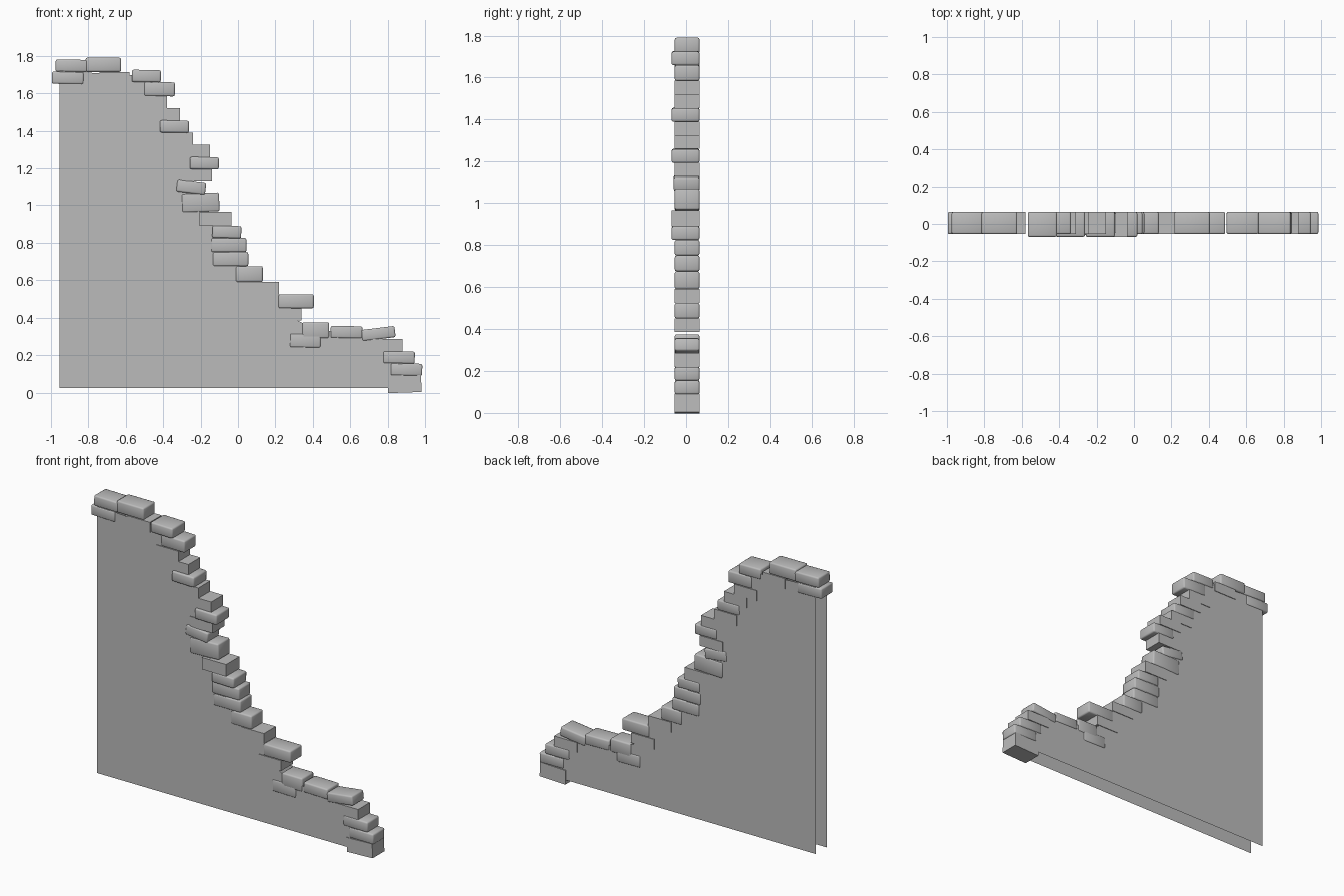
import bpy, bmesh, math
from mathutils import Matrix

cube = bpy.data.objects.get("Cube")
if cube:
    bpy.data.objects.remove(cube)

stone = bpy.data.materials.new("stone_grey")
stone.use_nodes = True
grey = (0.5, 0.5, 0.5, 1)
stone.diffuse_color = grey
stone.node_tree.nodes["Principled BSDF"].inputs["Base Color"].default_value = grey

front, back = -0.05, 0.06
left_end, wall_bottom, wall_top = -0.955, 0.025, 1.72

# Brick kinds: width, height, tilt in degrees, how far the front stands out, worn edges
kinds = {
    "sharp": (0.16, 0.065, 0, 0, False),
    "shelf": (0.17, 0.075, 0, 0.015, False),
    "foot": (0.18, 0.09, 2, 0, False),
    "low": (0.17, 0.065, -1, 0, True),
    "proud": (0.155, 0.065, -1, 0.015, True),
    "tipped": (0.155, 0.065, -7, 0.005, True),
    "raised": (0.18, 0.06, 7, 0, True),
    "worn": (0.165, 0.075, -1, 0, True),
    "block": (0.145, 0.085, 0, 0, True),
    "wide": (0.19, 0.075, 0, 0, True),
    "thick": (0.2, 0.1, 2, 0, True),
}


def add_object(name, bm):
    mesh = bpy.data.meshes.new(name)
    bm.to_mesh(mesh)
    bm.free()
    mesh.materials.append(stone)
    obj = bpy.data.objects.new(name, mesh)
    bpy.context.collection.objects.link(obj)
    return obj


def add_brick(name, kind, x, z):
    width, height, tilt, out, worn = kinds[kind]
    near, far = front - 0.004 - out, back + 0.004
    bm = bmesh.new()
    bmesh.ops.create_cube(bm, size=1, matrix=(
        Matrix.Translation((x, (near + far) / 2, z))
        @ Matrix.Rotation(math.radians(-tilt), 4, 'Y')
        @ Matrix.Diagonal((width, far - near, height, 1))))
    obj = add_object(name, bm)
    if worn:
        bevel = obj.modifiers.new("worn_edges", 'BEVEL')
        bevel.width = 0.009
        bevel.segments = 2
        for face in obj.data.polygons:
            face.use_smooth = True


def stack(name, bottom, courses):
    """Lay one brick per course, each on the last; return their centres."""
    centres = []
    for kind, x in courses:
        height = kinds[kind][1]
        centre = bottom + height / 2
        add_brick(f"{name}_{kind}_brick", kind, x, centre)
        centres.append((x, centre))
        bottom += height
    return centres


# Low end of the wall
edge = stack("low_end", 0, [
    ("foot", 0.89), ("low", 0.9), ("low", 0.86), ("sharp", 0.8), ("raised", 0.75)])

# Ledge between the low end and the climb
edge += stack("ledge", 0.29, [("low", 0.58)])
edge += stack("ledge", 0.29, [("block", 0.415)])
stack("ledge_foot", 0.24, [("worn", 0.36)])

# Broken edge climbing to the top
edge += stack("climb", 0.385, [
    ("sharp", 0.26), ("wide", 0.31), ("sharp", 0.14), ("block", 0.06),
    ("wide", -0.04), ("wide", -0.05), ("proud", -0.06), ("shelf", -0.12),
    ("thick", -0.2), ("tipped", -0.25), ("sharp", -0.22), ("proud", -0.18),
    ("sharp", -0.23), ("sharp", -0.32), ("proud", -0.34), ("sharp", -0.39),
    ("sharp", -0.46), ("worn", -0.42), ("proud", -0.49)])

# Top of the wall
stack("cap", 1.65, [("sharp", -0.66), ("wide", -0.72)])
stack("corner", 1.65, [("low", -0.91), ("low", -0.89)])

# Two thin wall faces following the brick centres, open at the bottom and the tall end
outline = [(left_end, wall_bottom), (0.8, wall_bottom), *edge, (left_end, wall_top)]
for name, y in (("front_wall", front), ("back_wall", back)):
    bm = bmesh.new()
    face = bm.faces.new([bm.verts.new((x, y, z)) for x, z in outline])
    if y == back:
        face.normal_flip()
    add_object(name, bm)
